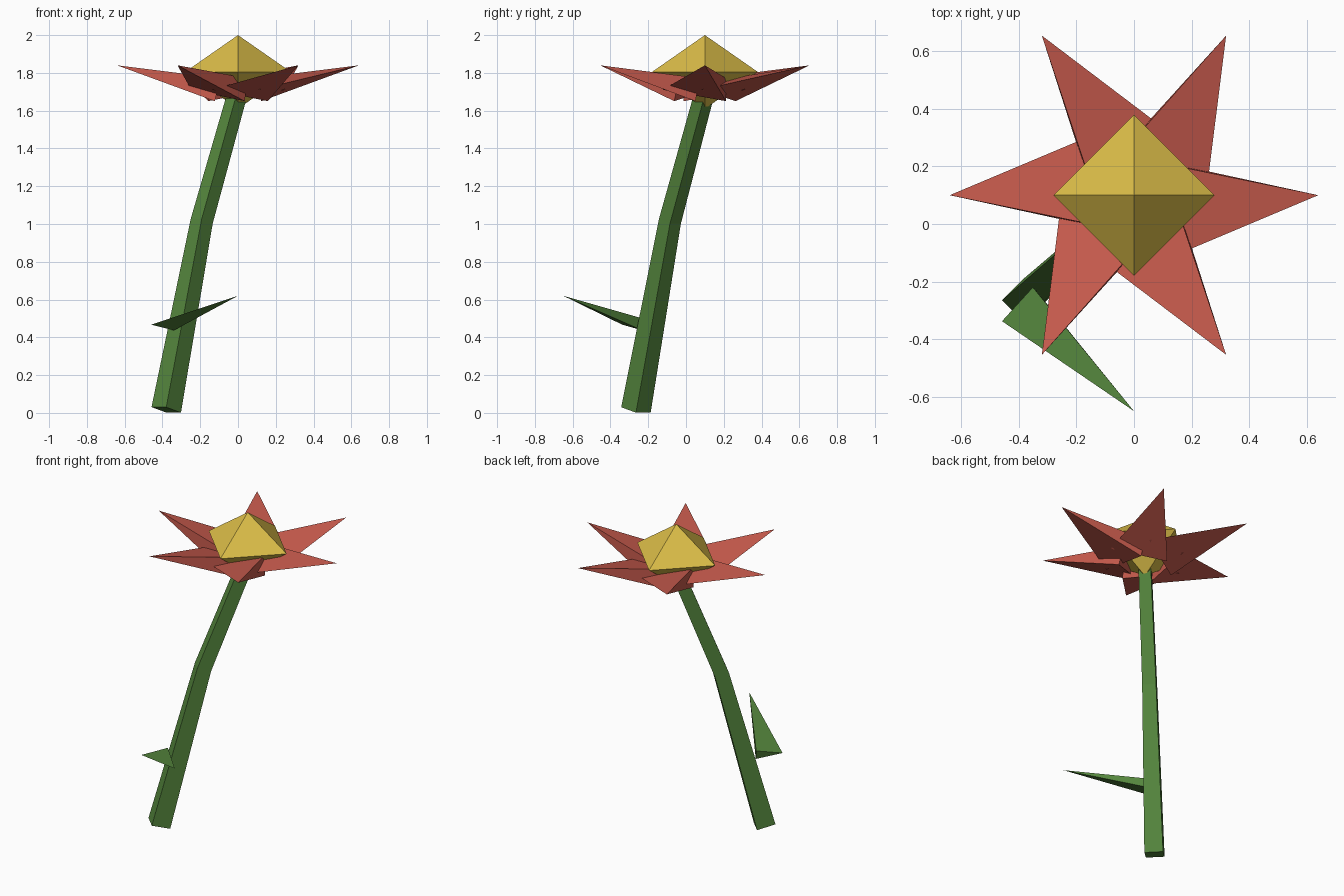
import bpy, bmesh, math
from mathutils import Vector

if "Cube" in bpy.data.objects:
    bpy.data.objects.remove(bpy.data.objects["Cube"])


def material(name, rgb):
    m = bpy.data.materials.new(name)
    m.diffuse_color = (*rgb, 1)
    m.use_nodes = True
    m.node_tree.nodes["Principled BSDF"].inputs["Base Color"].default_value = m.diffuse_color
    return m


RED = material("petal red", (0.58, 0.105, 0.075))
YELLOW = material("pollen yellow", (0.71, 0.51, 0.065))
GREEN = material("leaf green", (0.088, 0.235, 0.046))


def finish(name, bm, mat):
    bmesh.ops.recalc_face_normals(bm, faces=bm.faces)
    mesh = bpy.data.meshes.new(name)
    bm.to_mesh(mesh)
    bm.free()
    mesh.materials.append(mat)
    ob = bpy.data.objects.new(name, mesh)
    bpy.context.collection.objects.link(ob)
    return ob


def blade(name, base, tip, width, thick, mat):
    """Flattened three-sided cone pointing from base to tip."""
    base, tip = Vector(base), Vector(tip)
    axis = (tip - base).normalized()
    side = axis.cross(Vector((0, 0, 1))).normalized()
    up = side.cross(axis)
    bm = bmesh.new()
    ring = []
    for i in range(3):
        a = math.tau * i / 3
        ring.append(bm.verts.new(base + side * width * math.cos(a) + up * thick * math.sin(a)))
    top = bm.verts.new(tip)
    bm.faces.new(ring)
    for i in range(3):
        bm.faces.new((ring[i], ring[(i + 1) % 3], top))
    return finish(name, bm, mat)


# Stem: tapered four-sided sweep with one bend
path = [Vector(p) for p in ((-0.38, -0.265, 0.016), (-0.192, -0.085, 1.015), (0, 0.1, 1.70))]
radii = (0.078, 0.058, 0.051)
bm = bmesh.new()
rings = []
for i, (p, r) in enumerate(zip(path, radii)):
    d = (path[min(i + 1, 2)] - path[max(i - 1, 0)]).normalized()
    ring = []
    for k in range(4):
        a = math.tau * k / 4
        x, y = r * math.cos(a), r * math.sin(a)
        # each ring lies in the plane across the path
        ring.append(bm.verts.new(p + Vector((x, y, -(x * d.x + y * d.y) / d.z))))
    rings.append(ring)
for lo, hi in zip(rings, rings[1:]):
    for k in range(4):
        n = (k + 1) % 4
        bm.faces.new((lo[k], lo[n], hi[n], hi[k]))
bm.faces.new(rings[0])
bm.faces.new(rings[-1])
finish("stem", bm, GREEN)

# Leaf
blade("leaf", (-0.383, -0.263, 0.467), (0, -0.65, 0.62), 0.106, 0.036, GREEN)

# Petals around the flower head
for i in range(6):
    a = math.tau * i / 6
    c, s = math.cos(a), math.sin(a)
    blade(f"petal_{i + 1}", (0.108 * c, 0.1 + 0.108 * s, 1.711),
          (0.64 * c, 0.1 + 0.64 * s, 1.84), 0.224, 0.072, RED)

# Flower centre: squashed octahedron
bm = bmesh.new()
bmesh.ops.create_uvsphere(bm, u_segments=4, v_segments=2, radius=1)
for v in bm.verts:
    v.co = Vector((v.co.x * 0.28, v.co.y * 0.28 + 0.1, v.co.z * 0.195 + 1.805))
finish("flower_centre", bm, YELLOW)
